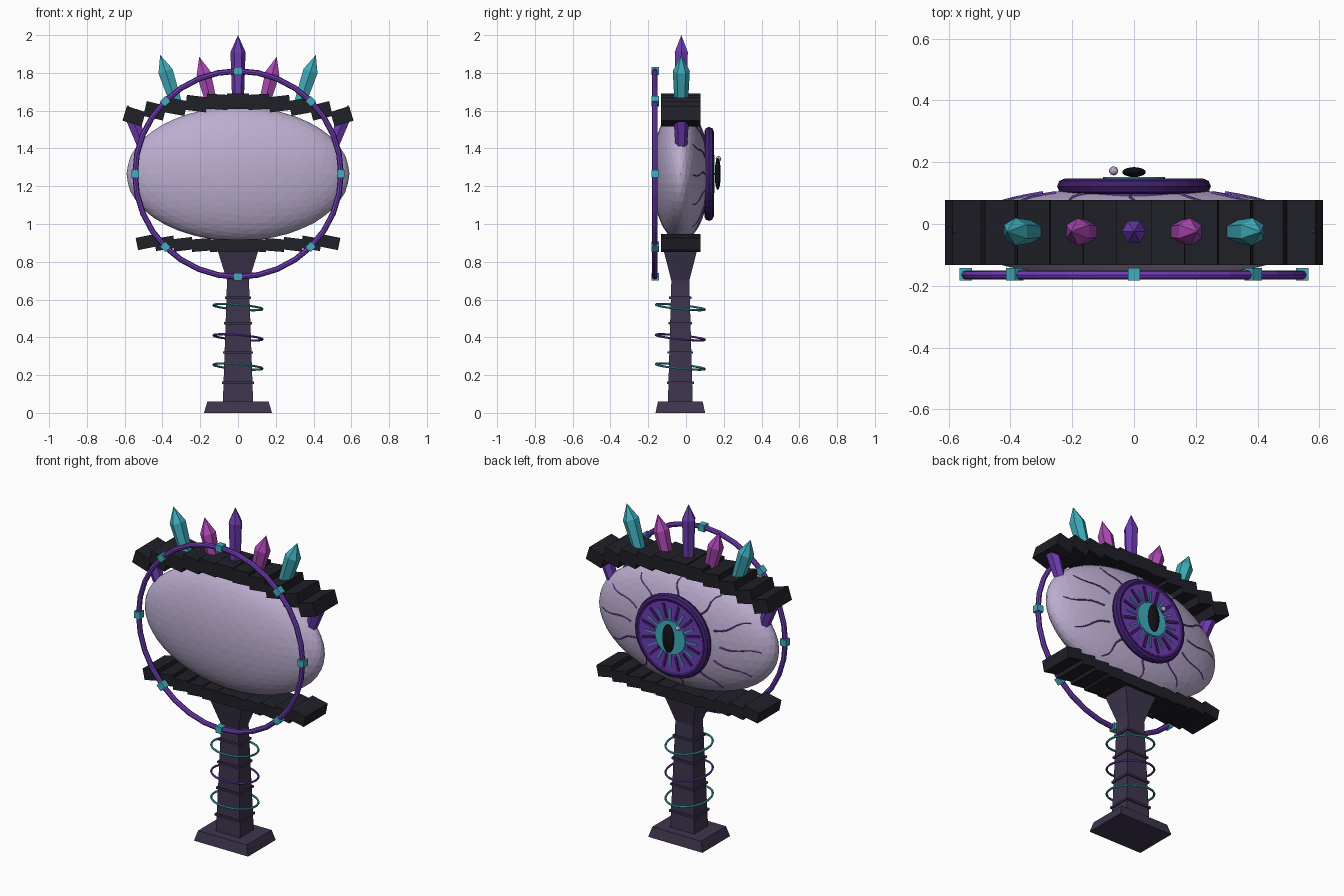
import bpy, bmesh
from math import pi, sin, cos, sqrt
from mathutils import Vector

cube = bpy.data.objects.get("Cube")
if cube:
    bpy.data.objects.remove(cube, do_unlink=True)


def material(name, *rgb):
    m = bpy.data.materials.new(name)
    m.use_nodes = True
    m.diffuse_color = (*rgb, 1)
    m.node_tree.nodes["Principled BSDF"].inputs["Base Color"].default_value = (*rgb, 1)
    return m


LAVENDER = material("pale lavender", 0.50, 0.42, 0.63)
CHARCOAL = material("charcoal", 0.014, 0.014, 0.021)
STONE = material("dusky stone", 0.047, 0.036, 0.075)
TEAL = material("teal", 0.05, 0.42, 0.50)
MAGENTA = material("magenta", 0.42, 0.065, 0.46)
PURPLE = material("purple", 0.16, 0.045, 0.46)
DARK_PURPLE = material("dark purple", 0.05, 0.013, 0.15)
BLACK = material("black", 0.006, 0.006, 0.009)

MID_Y = -0.03
EYE_Z = 1.265
EYE_R = Vector((0.59, 0.15, 0.355))
FACE_BACK = (-pi / 2, 0, 0)


def finish(name, mat):
    ob = bpy.context.object
    ob.name = name
    ob.data.materials.append(mat)
    return ob


def box(name, mat, loc, size, rot=(0, 0, 0)):
    bpy.ops.mesh.primitive_cube_add(size=1, location=loc, rotation=rot)
    ob = finish(name, mat)
    ob.scale = size
    return ob


def torus(name, mat, loc, major, minor, rot, segs=32, sides=6):
    bpy.ops.mesh.primitive_torus_add(location=loc, rotation=rot, major_radius=major,
                                     minor_radius=minor, major_segments=segs, minor_segments=sides)
    return finish(name, mat)


def ball(name, mat, loc, radii, detail):
    bpy.ops.mesh.primitive_ico_sphere_add(subdivisions=detail, radius=1, location=loc)
    ob = finish(name, mat)
    ob.scale = radii
    return ob


def lathe(name, mat, profile, sides, loc, rot=(0, 0, 0), phase=0.0, depth=1.0):
    """Stack of regular polygons from (radius, height) pairs, capped at both ends."""
    bm = bmesh.new()
    rings = []
    for r, z in profile:
        if r == 0:
            rings.append([bm.verts.new((0, 0, z))])
            continue
        angles = [phase + 2 * pi * i / sides for i in range(sides)]
        rings.append([bm.verts.new((r * cos(a), r * sin(a) * depth, z)) for a in angles])
    for low, high in zip(rings, rings[1:]):
        for i in range(sides):
            j = (i + 1) % sides
            top = [high[0]] if len(high) == 1 else [high[j], high[i]]
            bm.faces.new([low[i], low[j]] + top)
    bm.faces.new(rings[0][::-1])
    if len(rings[-1]) > 1:
        bm.faces.new(rings[-1])
    mesh = bpy.data.meshes.new(name)
    bm.to_mesh(mesh)
    bm.free()
    mesh.materials.append(mat)
    ob = bpy.data.objects.new(name, mesh)
    ob.location, ob.rotation_euler = loc, rot
    bpy.context.collection.objects.link(ob)
    return ob


def square(name, mat, profile, depth):
    """Rectangular stack on the pedestal axis from (half width, height) pairs."""
    return lathe(name, mat, [(w * sqrt(2), z) for w, z in profile], 4,
                 (0, MID_Y, 0), phase=pi / 4, depth=depth)


# Pedestal: foot, tapering column with flared head, thin bands
square("foot", STONE, [(0.18, 0), (0.162, 0.06)], 0.73)
square("column", STONE, [(0.08, 0.06), (0.058, 0.7), (0.108, 0.86)], 0.82)
for z in (0.16, 0.32, 0.475, 0.61):
    w = 0.09 - 0.034 * z
    square("column_band", STONE, [(w, z - 0.006), (w, z + 0.006)], 0.85)

# Tilted hoops floating around the column
for z, mat in ((0.245, TEAL), (0.40, PURPLE), (0.56, TEAL)):
    torus("column_hoop", mat, (0, MID_Y, z), 0.13, 0.006, (-0.1, 0.08, 0), 28)

# Eyeball
ball("eyeball", LAVENDER, (0, MID_Y, EYE_Z), EYE_R, 4)

# Eyelids made of overlapping tilted blocks
for i in range(-5, 6):
    t = i / 5
    box("upper_lid_block", CHARCOAL, (0.55 * t, MID_Y + 0.003, 1.65 - 0.08 * t * t),
        (0.105 + 0.01 * (1 - abs(t)), 0.21, 0.08), (0, -0.3 * t, 0))
    box("lower_lid_block", CHARCOAL, (0.485 * t, MID_Y + 0.003, 0.886 + 0.018 * t * t),
        (0.103, 0.21, 0.066), (0, 0.2 * t, 0))


# Crystals along the upper lid
def crystal(name, mat, base, tip, r):
    base, tip = Vector((base[0], MID_Y + 0.005, base[1])), Vector((tip[0], MID_Y + 0.005, tip[1]))
    d = tip - base
    rot = d.to_track_quat('Z', 'Y').to_euler()
    lathe(name, mat, [(r * 0.75, 0), (r, d.length - 0.09), (0, d.length)], 6, base, rot)


crystal("centre_crystal", PURPLE, (0, 1.62), (0, 2.0), 0.04)
for s in (-1, 1):
    crystal("inner_crystal", MAGENTA, (s * 0.135, 1.62), (s * 0.205, 1.885), 0.044)
    crystal("outer_crystal", TEAL, (s * 0.315, 1.6), (s * 0.412, 1.895), 0.045)
    crystal("lid_end_crystal", PURPLE, (s * 0.495, 1.385), (s * 0.585, 1.632), 0.04)

# Large front ring with teal studs
torus("front_ring", PURPLE, (0, -0.165, EYE_Z), 0.545, 0.015, (pi / 2, 0, 0), 32, 8)
for i in range(8):
    a = i * pi / 4
    box("ring_stud", TEAL, (0.545 * cos(a), -0.163, EYE_Z + 0.545 * sin(a)),
        (0.04, 0.04, 0.04), (0, -a, 0))

# Iris on the back of the eye
iris_at = (0, 0, EYE_Z)
torus("iris_rim", DARK_PURPLE, (0, 0.122, EYE_Z), 0.224, 0.025, (pi / 2, 0, 0), 32, 8)
lathe("iris_disc", PURPLE, [(0.21, 0.05), (0.21, 0.142)], 32, iris_at, FACE_BACK)
lathe("inner_iris", TEAL, [(0.1, 0.13), (0.1, 0.152)], 24, iris_at, FACE_BACK)
for i in range(24):
    a = i * pi / 12
    teal = i % 2 == 0
    r = 0.135 if teal else 0.155
    box("iris_spoke", TEAL if teal else DARK_PURPLE,
        (r * cos(a), 0.143, EYE_Z + r * sin(a)),
        (0.075, 0.01, 0.009) if teal else (0.085, 0.01, 0.016), (0, -a, 0))

# Slit pupil and glint
ball("pupil", BLACK, (0, 0.168, EYE_Z), (0.038, 0.016, 0.085), 3)
ball("glint", LAVENDER, (-0.066, 0.172, 1.345), (0.015, 0.015, 0.015), 2)

# Veins running outward over the eyeball from the iris
for i in range(12):
    a = i * pi / 6
    curve = bpy.data.curves.new("vein", 'CURVE')
    curve.dimensions = '3D'
    curve.bevel_depth = 0.005
    curve.bevel_resolution = 0
    line = curve.splines.new('POLY')
    line.points.add(6)
    for k, p in enumerate(line.points):
        u = 0.5 + 0.4 * k / 6
        bend = a + 0.04 * sin(k)
        p.co = (EYE_R.x * u * cos(bend), MID_Y + EYE_R.y * sqrt(1 - u * u) + 0.001,
                EYE_Z + EYE_R.z * u * sin(bend), 1)
        p.radius = 1.1 - 0.1 * k
    curve.materials.append(PURPLE)
    bpy.context.collection.objects.link(bpy.data.objects.new("vein", curve))
